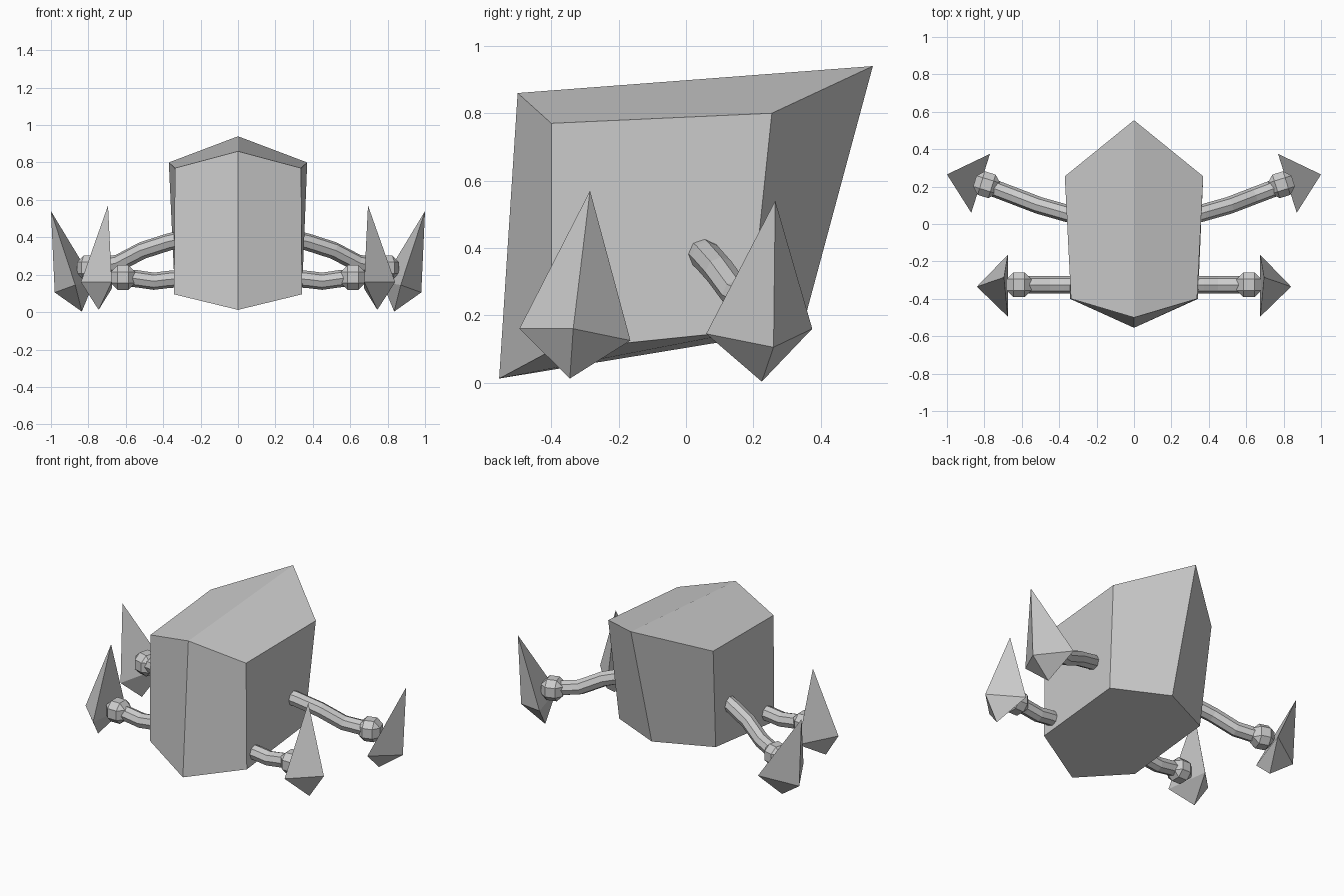
import bpy, bmesh
from mathutils import Vector

if "Cube" in bpy.data.objects:
    bpy.data.objects.remove(bpy.data.objects["Cube"])


def make_mesh(name, verts, faces):
    me = bpy.data.meshes.new(name)
    me.from_pydata(verts, [], faces)
    bm = bmesh.new()
    bm.from_mesh(me)
    bmesh.ops.recalc_face_normals(bm, faces=bm.faces)
    bm.to_mesh(me)
    bm.free()
    ob = bpy.data.objects.new(name, me)
    bpy.context.collection.objects.link(ob)
    return ob


def flip(p, s):
    return (p[0] * s, p[1], p[2])


# Body: faceted hexagonal block with a ridge along the middle
half_top = [(0, -.50, .86), (.337, -.40, .77), (.37, .255, .80), (0, .555, .94)]
half_low = [(0, -.555, .012), (.342, -.40, .095), (.34, .187, .155), (0, .345, .16)]


def ring(half):
    return half + [flip(p, -1) for p in (half[2], half[1])]


walls = [(i, (i + 1) % 6, (i + 1) % 6 + 6, i + 6) for i in range(6)]
caps = [(6, 7, 8, 9), (6, 9, 10, 11), (0, 3, 2, 1), (0, 5, 4, 3)]
make_mesh("body", ring(half_low) + ring(half_top), walls + caps)


# Arm: bent eight-sided tube
def arm(name, points, s):
    cu = bpy.data.curves.new(name, 'CURVE')
    cu.dimensions = '3D'
    cu.bevel_depth = .046
    cu.bevel_resolution = 2
    cu.use_fill_caps = True
    sp = cu.splines.new('POLY')
    sp.points.add(len(points) - 1)
    for pt, co in zip(sp.points, points):
        pt.co = (*flip(co, s), 1)
    sp.use_smooth = False
    ob = bpy.data.objects.new(name, cu)
    bpy.context.collection.objects.link(ob)


# Joint: chamfered cube at the end of the arm
def joint(name, loc, turn, s):
    bpy.ops.mesh.primitive_cube_add(size=.132, location=flip(loc, s),
                                    rotation=(0, 0, turn * s))
    ob = bpy.context.object
    ob.name = name
    mod = ob.modifiers.new("chamfer", 'BEVEL')
    mod.width = .036
    mod.segments = 1


# Foot: tall three-sided double pyramid
def foot(name, top, bottom, rim, s):
    verts = [flip(p, s) for p in [top, bottom] + rim]
    faces = [(tip, 2 + i, 2 + (i + 1) % 3) for tip in (0, 1) for i in range(3)]
    make_mesh(name, verts, faces)


limbs = {
    "front": dict(
        path=[(.28, -.325, .18), (.37, -.325, .175), (.45, -.325, .165),
              (.54, -.325, .178), (.62, -.325, .185)],
        joint=(.615, -.325, .185), turn=0,
        top=(.695, -.285, .57), bottom=(.745, -.345, .012),
        rim=[(.675, -.495, .16), (.675, -.165, .125), (.84, -.335, .16)]),
    "back": dict(
        path=[(.28, .035, .395), (.37, .06, .375), (.51, .10, .33),
              (.64, .15, .262), (.785, .205, .237)],
        joint=(.788, .21, .237), turn=.3,
        top=(1.0, .265, .54), bottom=(.835, .225, .003),
        rim=[(.87, .06, .145), (.77, .375, .16), (.98, .26, .105)]),
}
for end, d in limbs.items():
    for side, s in (("right", 1), ("left", -1)):
        tag = f"{end}_{side}"
        arm(tag + "_arm", d["path"], s)
        joint(tag + "_joint", d["joint"], d["turn"], s)
        foot(tag + "_foot", d["top"], d["bottom"], d["rim"], s)
